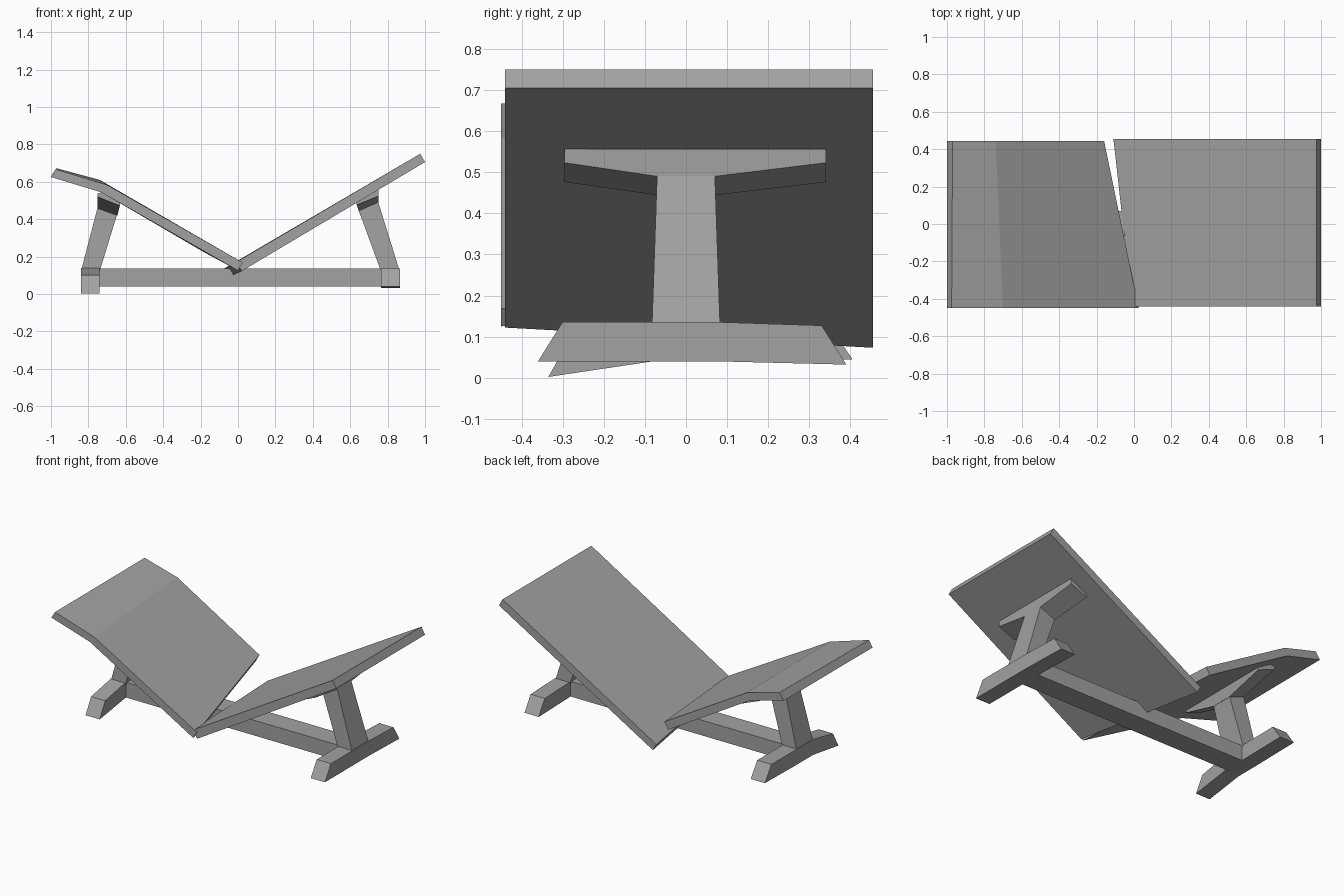
import bpy
import bmesh

cube = bpy.data.objects.get("Cube")
if cube:
    bpy.data.objects.remove(cube, do_unlink=True)

GREY = (0.36, 0.36, 0.36, 1.0)
mat = bpy.data.materials.new("plain grey")
mat.use_nodes = True
mat.diffuse_color = GREY
bsdf = mat.node_tree.nodes["Principled BSDF"]
bsdf.inputs["Base Color"].default_value = GREY
bsdf.inputs["Roughness"].default_value = 0.8


def loft(name, sections):
    """Bridge a row of matching outlines and cap both ends."""
    bm = bmesh.new()
    rings = [[bm.verts.new(p) for p in s] for s in sections]
    n = len(rings[0])
    for a, b in zip(rings, rings[1:]):
        for i in range(n):
            j = (i + 1) % n
            bm.faces.new((a[i], a[j], b[j], b[i]))
    bm.faces.new(rings[0])
    bm.faces.new(rings[-1])
    bmesh.ops.recalc_face_normals(bm, faces=bm.faces)
    me = bpy.data.meshes.new(name)
    bm.to_mesh(me)
    bm.free()
    me.materials.append(mat)
    ob = bpy.data.objects.new(name, me)
    bpy.context.collection.objects.link(ob)
    return ob


def at_y(y, outline):
    return [(x, y, z) for x, z in outline]


def at_x(x, outline):
    return [(x, y, z) for y, z in outline]


# Left board: one straight slab with a skewed lower end
loft("left_board", [
    at_y(-0.44, [(-0.01, 0.17), (0.975, 0.75), (1.0, 0.705), (0.02, 0.122)]),
    at_y(0.455, [(-0.11, 0.115), (0.975, 0.75), (1.0, 0.705), (-0.085, 0.073)]),
])

# Right board: bent near its raised end
loft("right_board", [
    at_y(-0.45, [(0.025, 0.168), (-0.7, 0.583), (-0.975, 0.667),
                 (-1.0, 0.625), (-0.73, 0.543), (0.0, 0.125)]),
    at_y(0.445, [(-0.16, 0.27), (-0.74, 0.61), (-0.97, 0.672),
                 (-1.0, 0.628), (-0.76, 0.565), (-0.185, 0.225)]),
])

# Ground beam joining the feet
beam = [(-0.07, 0.04), (0.07, 0.04), (0.07, 0.137), (-0.07, 0.137)]
loft("ground_beam", [at_x(-0.78, beam), at_x(0.8, beam)])

# Feet: uneven bars with slanted ends
loft("left_foot", [at_x(x, [
    (-0.36, 0.04), (0.07, 0.04), (0.39, 0.032), (0.33, 0.127),
    (0.09, 0.135), (-0.3, 0.136)]) for x in (0.765, 0.865)])
loft("right_foot", [at_x(x, [
    (-0.335, 0.002), (-0.08, 0.04), (0.08, 0.04), (0.405, 0.045),
    (0.34, 0.14), (-0.08, 0.138), (-0.28, 0.1)]) for x in (-0.84, -0.74)])


def post(name, low, high):
    """Leaning column; each end is an inner and an outer (x, z) point."""
    loft(name, [[(x, s * w, z) for (x, z), s in
                 zip((e[0], e[0], e[1], e[1]), (-1, 1, 1, -1))]
                for e, w in ((low, 0.083), (high, 0.07))])


post("left_post", [(0.765, 0.12), (0.865, 0.12)], [(0.642, 0.455), (0.747, 0.5)])
post("right_post", [(-0.74, 0.12), (-0.84, 0.12)], [(-0.645, 0.43), (-0.75, 0.465)])


def bracket(name, top, tip, root):
    """Crossbar under a board, deep at the post and thin at the tips."""
    loft(name, [at_y(y, top + low) for y, low in
                ((-0.295, tip), (-0.07, root), (0.07, root), (0.34, tip))])


bracket("left_bracket", [(0.632, 0.488), (0.75, 0.556)],
        [(0.75, 0.523), (0.635, 0.476)], [(0.75, 0.49), (0.645, 0.444)])
bracket("right_bracket", [(-0.63, 0.488), (-0.725, 0.545), (-0.752, 0.536)],
        [(-0.752, 0.52), (-0.632, 0.472)], [(-0.75, 0.457), (-0.645, 0.42)])
